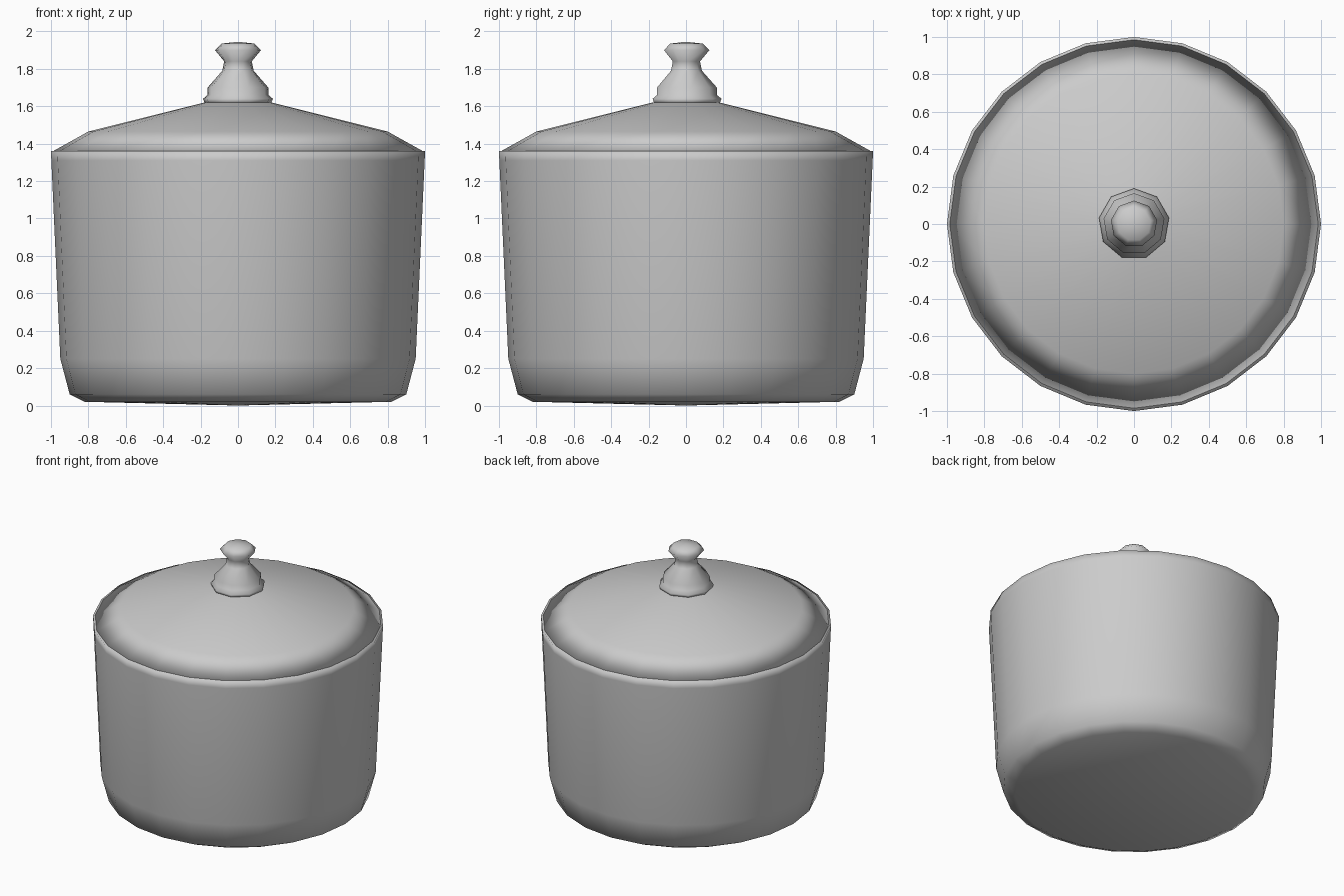
import bpy, bmesh, math

if "Cube" in bpy.data.objects:
    bpy.data.objects.remove(bpy.data.objects["Cube"], do_unlink=True)

grey = bpy.data.materials.new("plain_grey")
grey.use_nodes = True
grey.diffuse_color = (0.6, 0.6, 0.6, 1)
grey.node_tree.nodes["Principled BSDF"].inputs["Base Color"].default_value = (0.6, 0.6, 0.6, 1)


def lathe(name, profile, sides, turn=0.0):
    """Spin a (radius, height) profile around z; radius 0 makes a pole."""
    bm = bmesh.new()
    rings = []
    for r, z in profile:
        if r == 0:
            rings.append([bm.verts.new((0, 0, z))] * sides)
        else:
            angles = [turn + math.tau * i / sides for i in range(sides)]
            rings.append([bm.verts.new((r * math.cos(a), r * math.sin(a), z)) for a in angles])
    for low, high in zip(rings, rings[1:]):
        for i in range(sides):
            j = (i + 1) % sides
            corners = list(dict.fromkeys((low[i], low[j], high[j], high[i])))
            bm.faces.new(corners).smooth = True
    bmesh.ops.recalc_face_normals(bm, faces=bm.faces[:])
    mesh = bpy.data.meshes.new(name)
    bm.to_mesh(mesh)
    bm.free()
    mesh.materials.append(grey)
    obj = bpy.data.objects.new(name, mesh)
    bpy.context.collection.objects.link(obj)
    return obj


# Tapered body with a rounded foot and a narrow rim
lathe("pot_body", [(0, 0), (0.82, 0.02), (0.90, 0.06), (0.95, 0.25),
                   (0.998, 1.31), (1.0, 1.36), (0.93, 1.36)], 24)

# Shallow conical lid with a steeper edge
lathe("lid", [(0, 1.355), (0.985, 1.362), (0.80, 1.465), (0.18, 1.62), (0, 1.63)], 24)

# Waisted knob with a flared cap
lathe("lid_knob", [(0, 1.60), (0.18, 1.615), (0.19, 1.64), (0.165, 1.66), (0.165, 1.70),
                   (0.085, 1.79), (0.075, 1.84), (0.125, 1.90), (0.09, 1.935), (0, 1.945)],
      9, math.pi / 2)
